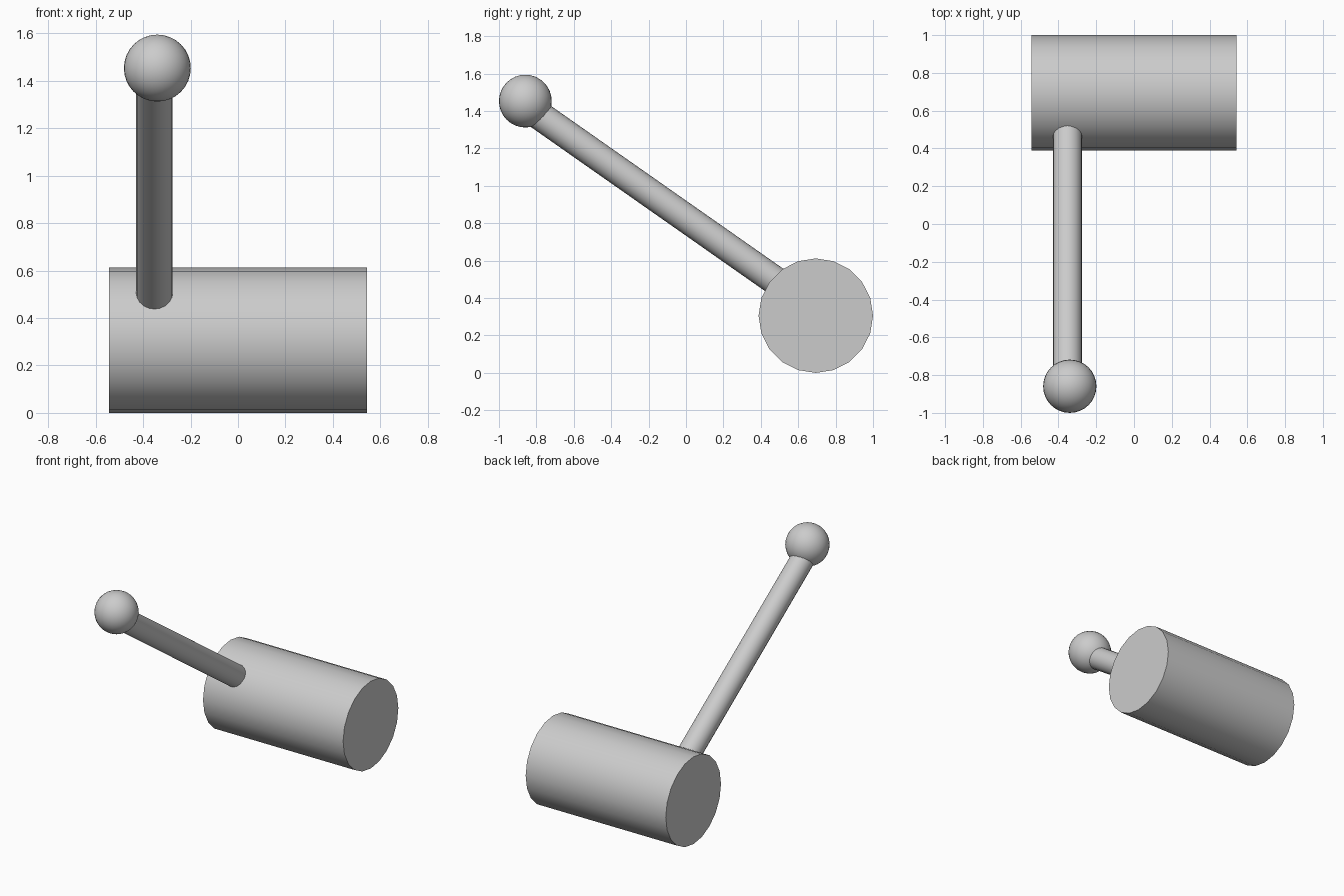
import bpy
import math
from mathutils import Vector

if "Cube" in bpy.data.objects:
    bpy.data.objects.remove(bpy.data.objects["Cube"])


def smooth(obj):
    bpy.ops.object.select_all(action='DESELECT')
    obj.select_set(True)
    bpy.context.view_layer.objects.active = obj
    bpy.ops.object.shade_smooth_by_angle(angle=math.radians(35))


def rod(name, start, end, radius, sides):
    a, b = Vector(start), Vector(end)
    axis = b - a
    bpy.ops.mesh.primitive_cylinder_add(vertices=sides, radius=radius, depth=axis.length,
                                        location=(a + b) / 2)
    obj = bpy.context.object
    obj.name = name
    obj.rotation_mode = 'QUATERNION'
    obj.rotation_quaternion = axis.to_track_quat('Z', 'Y')
    smooth(obj)
    return obj


# Horizontal drum lying along x
rod("drum", (-0.543, 0.694, 0.306), (0.543, 0.694, 0.306), 0.306, 20)

# Slanted lever arm, ends buried in the drum and the knob
rod("lever_arm", (-0.352, 0.56, 0.435), (-0.352, -0.80, 1.388), 0.077, 20)

# Ball knob at the lever tip
bpy.ops.mesh.primitive_uv_sphere_add(segments=32, ring_count=16, radius=0.141,
                                     location=(-0.34, -0.859, 1.453))
knob = bpy.context.object
knob.name = "knob"
smooth(knob)
